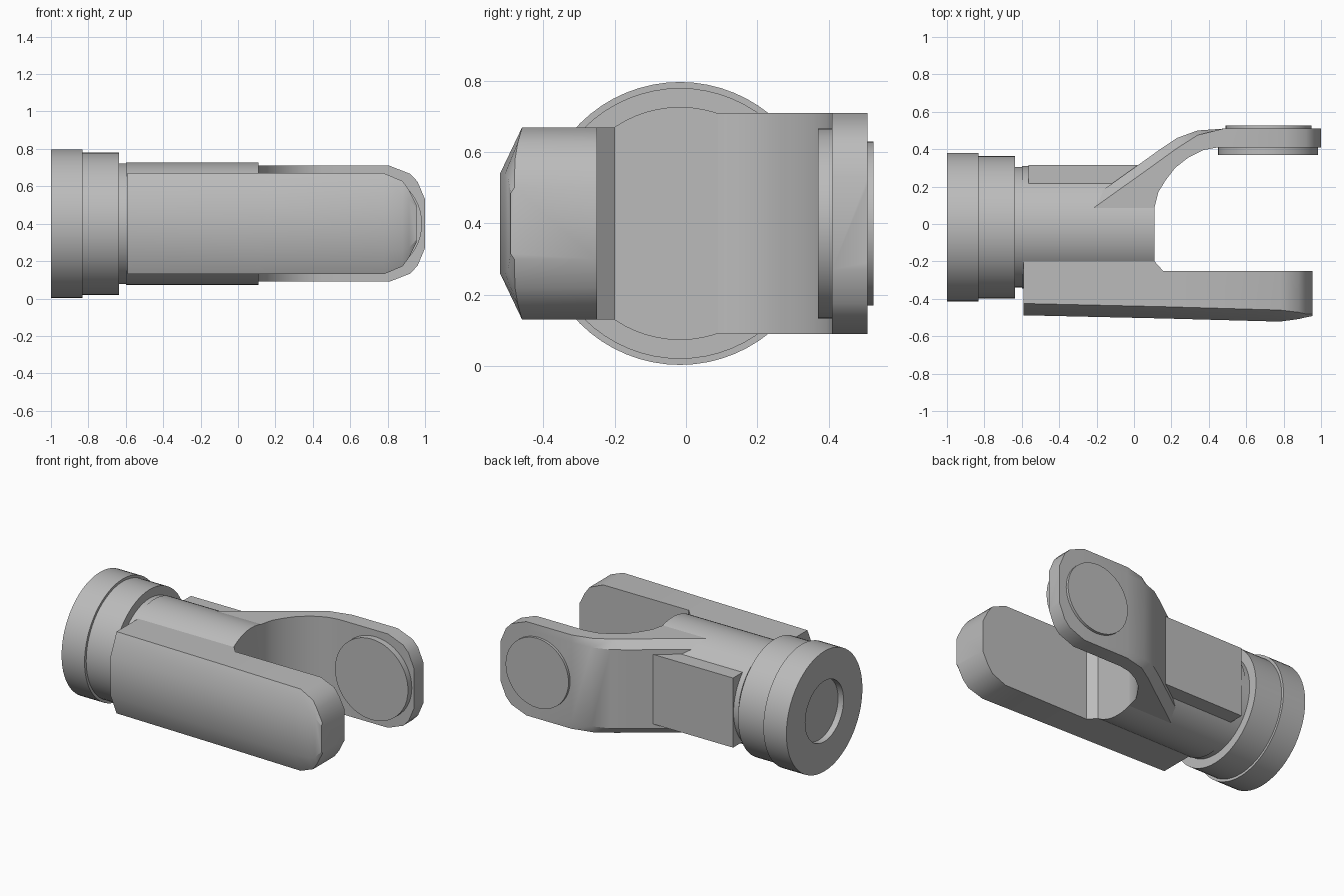
import bpy, bmesh, math

if "Cube" in bpy.data.objects:
    bpy.data.objects.remove(bpy.data.objects["Cube"])

CZ, CY = 0.4, -0.017   # axis of the round shaft

grey = bpy.data.materials.new("mid_grey")
grey.diffuse_color = (0.5, 0.5, 0.5, 1)
grey.use_nodes = True
grey.node_tree.nodes["Principled BSDF"].inputs["Base Color"].default_value = grey.diffuse_color


def finish(name, bm, angle=32):
    bmesh.ops.recalc_face_normals(bm, faces=bm.faces)
    me = bpy.data.meshes.new(name)
    bm.to_mesh(me)
    bm.free()
    me.materials.append(grey)
    ob = bpy.data.objects.new(name, me)
    bpy.context.collection.objects.link(ob)
    bpy.context.view_layer.objects.active = ob
    ob.select_set(True)
    bpy.ops.object.shade_smooth_by_angle(angle=math.radians(angle))
    ob.select_set(False)
    return ob


def loft(name, rings, angle=32):
    """Skin a list of equal-length closed rings and cap both ends."""
    bm = bmesh.new()
    loops = [[bm.verts.new(p) for p in r] for r in rings]
    n = len(loops[0])
    for a, b in zip(loops, loops[1:]):
        for i in range(n):
            j = (i + 1) % n
            bm.faces.new((a[i], a[j], b[j], b[i]))
    bm.faces.new(loops[0][::-1])
    bm.faces.new(loops[-1])
    return finish(name, bm, angle)


def turned(name, profile, seg=64):
    """Lathe (x, radius) points about the shaft axis."""
    rings = []
    for x, r in profile:
        rings.append([(x, CY + r * math.cos(t), CZ + r * math.sin(t))
                      for t in (2 * math.pi * k / seg for k in range(seg))])
    return loft(name, rings)


def disc(name, x, y0, y1, r, seg=48):
    """Round pad facing along y."""
    ts = [2 * math.pi * k / seg for k in range(seg)]
    return loft(name, [[(x + r * math.cos(t), y, CZ + r * math.sin(t)) for t in ts]
                       for y in (y0, y1)])


def mirrored(pts):
    """Upper half section (x, y, half height) closed with its mirror below."""
    return ([(x, y, CZ + h) for x, y, h in pts] +
            [(x, y, CZ - h) for x, y, h in reversed(pts)])


# Stepped collar with a shallow round socket in its end
turned("collar", [(-0.96, 0.2), (-1.0, 0.2), (-1.0, 0.397), (-0.832, 0.397),
                  (-0.832, 0.38), (-0.635, 0.38), (-0.635, 0.3)])

# Round shaft, slightly narrower at the neck
turned("shaft", [(-0.65, 0.322), (-0.6, 0.322), (-0.6, 0.327), (0.11, 0.327)])

# Flat plate on the rear of the shaft
loft("rear_plate", [mirrored([(x, 0.1, 0.23), (x, 0.315, 0.23)])
                    for x in (-0.565, 0.02)])

# Front cheek block: x, inner y, half height, bevel y, outer y, outer half height
cheek = [(-0.59, -0.197, 0.27, -0.425, -0.488, 0.13),
         (0.11, -0.2, 0.27, -0.441, -0.504, 0.14),
         (0.155, -0.25, 0.27, -0.442, -0.505, 0.14),
         (0.78, -0.25, 0.27, -0.46, -0.522, 0.14),
         (0.88, -0.25, 0.228, -0.472, -0.508, 0.14),
         (0.915, -0.25, 0.18, -0.48, -0.5, 0.13),
         (0.955, -0.25, 0.1, -0.482, -0.492, 0.085)]
loft("front_cheek", [mirrored([(x, yi, h), (x, yb, h), (x, yo, ho)])
                     for x, yi, h, yb, yo, ho in cheek])

# Curved rear arm: inner point, outer point, bulge of outer face, half height
arm = [((0.11, 0.0), (-0.33, 0.0), 0.06, 0.31),
       ((0.11, 0.09), (-0.21, 0.09), 0.06, 0.31),
       ((0.13, 0.17), (-0.07, 0.19), 0.06, 0.31),
       ((0.17, 0.235), (0.04, 0.268), 0.06, 0.31),
       ((0.22, 0.30), (0.14, 0.34), 0.06, 0.31),
       ((0.29, 0.355), (0.23, 0.405), 0.055, 0.31),
       ((0.37, 0.395), (0.34, 0.475), 0.025, 0.31),
       ((0.45, 0.41), (0.48, 0.51), 0.0, 0.31),
       ((0.81, 0.41), (0.81, 0.51), 0.0, 0.31),
       ((0.92, 0.41), (0.92, 0.51), 0.0, 0.267),
       ((0.96, 0.41), (0.96, 0.51), 0.0, 0.225),
       ((1.0, 0.41), (1.0, 0.51), 0.0, 0.13)]
loft("rear_arm", [mirrored([(*i, h), (*o, h), (o[0], o[1] + b, h * 0.84)])
                  for i, o, b, h in arm])

# Round pads on both faces of the arm end
disc("inner_pad", 0.717, 0.37, 0.42, 0.267)
disc("outer_pad", 0.72, 0.5, 0.527, 0.23)
